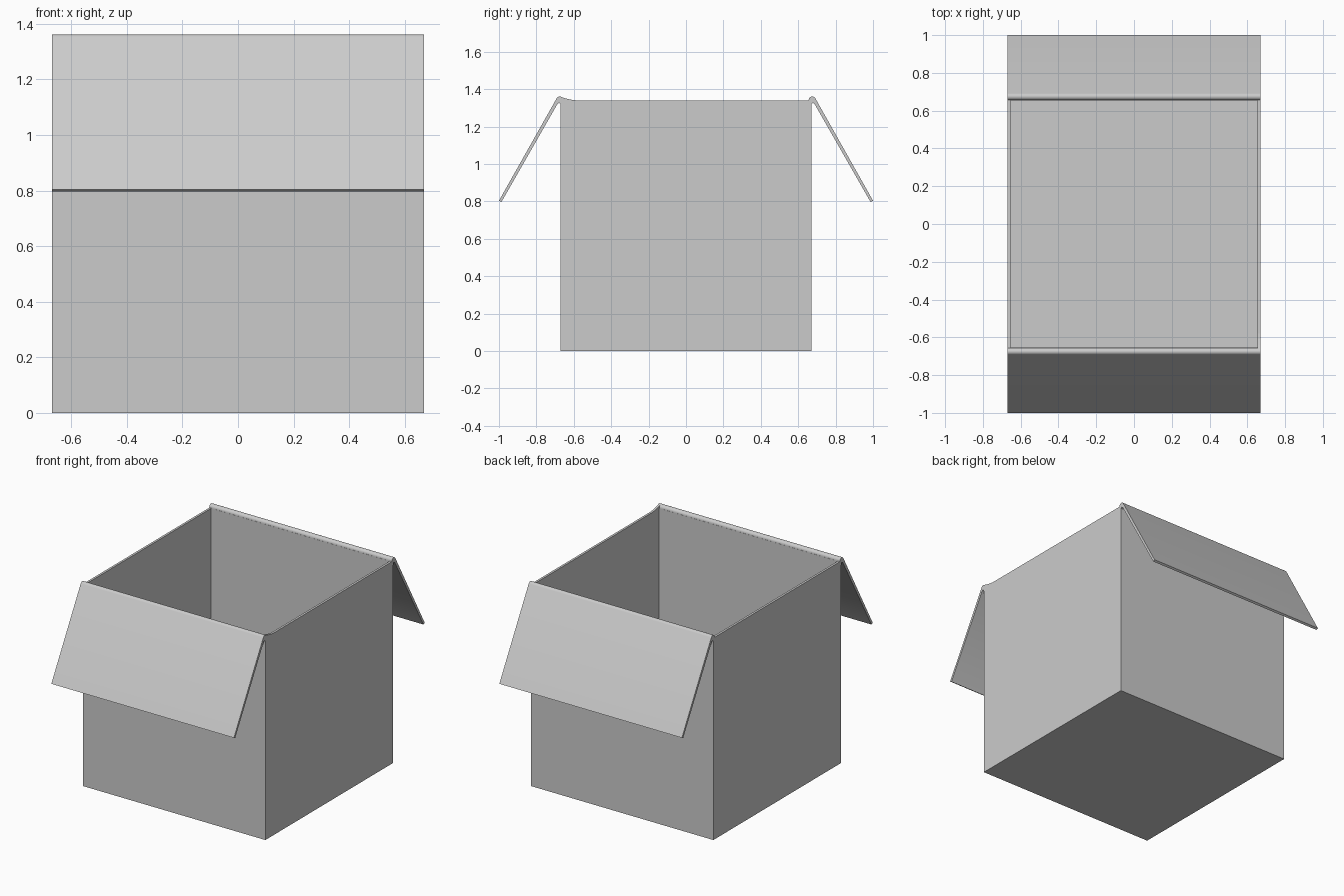
import bpy, bmesh, math
from mathutils import Vector

cube = bpy.data.objects.get("Cube")
if cube:
    bpy.data.objects.remove(cube, do_unlink=True)

HALF, HEIGHT, WALL = 0.67, 1.34, 0.015

card = bpy.data.materials.new("card_grey")
card.use_nodes = True
GREY = (0.6, 0.6, 0.6, 1)
card.diffuse_color = GREY
card.node_tree.nodes["Principled BSDF"].inputs["Base Color"].default_value = GREY


def make_object(name, bm):
    bmesh.ops.recalc_face_normals(bm, faces=bm.faces)
    mesh = bpy.data.meshes.new(name)
    bm.to_mesh(mesh)
    bm.free()
    mesh.materials.append(card)
    obj = bpy.data.objects.new(name, mesh)
    bpy.context.collection.objects.link(obj)
    return obj


def extrude_profile(name, outline, x0, x1):
    """Extrude a closed (y, z) outline along x."""
    bm = bmesh.new()
    face = bm.faces.new([bm.verts.new((x0, y, z)) for y, z in outline])
    new = bmesh.ops.extrude_face_region(bm, geom=[face])["geom"]
    moved = [v for v in new if isinstance(v, bmesh.types.BMVert)]
    bmesh.ops.translate(bm, verts=moved, vec=(x1 - x0, 0, 0))
    return make_object(name, bm)


# Open box: a cube without its lid, thickened inwards
bm = bmesh.new()
bmesh.ops.create_cube(bm, size=1)
bmesh.ops.scale(bm, verts=bm.verts, vec=(2 * HALF, 2 * HALF, HEIGHT))
bmesh.ops.translate(bm, verts=bm.verts, vec=(0, 0, HEIGHT / 2))
lid = [f for f in bm.faces if f.calc_center_median().z > HEIGHT - 0.01]
bmesh.ops.delete(bm, geom=lid, context='FACES_ONLY')
box = make_object("box_body", bm)
shell = box.modifiers.new("wall_thickness", 'SOLIDIFY')
shell.thickness = WALL
shell.offset = -1
shell.use_even_offset = True


# Flap cross-section: rolled fold over the rim, then a straight slanted panel
def flap_outline(side):
    centre, radius = Vector((0.675, 1.342)), 0.019
    slope = Vector((0.30, -0.535)).normalized()
    normal = Vector((-slope.y, slope.x))
    outer_end = Vector((1.0, 0.804))
    inner_end = outer_end - normal * WALL
    start = math.atan2(normal.y, normal.x)
    steps = 10
    fold = []
    for i in range(steps + 1):
        a = start + (math.pi - start) * i / steps
        fold.append(centre + radius * Vector((math.cos(a), math.sin(a))))
    foot = [Vector((HALF - WALL, 1.32)), Vector((HALF, 1.31)),
            Vector((HALF + 0.002, 1.322)), Vector((0.678, 1.328)),
            Vector((0.687, 1.322))]
    points = [inner_end, outer_end] + fold + foot
    return [(side * p.x, p.y) for p in points]


for side, name in ((-1, "front_flap"), (1, "back_flap")):
    flap = extrude_profile(name, flap_outline(side), -HALF, HALF)
    bpy.ops.object.select_all(action='DESELECT')
    flap.select_set(True)
    bpy.context.view_layer.objects.active = flap
    bpy.ops.object.shade_smooth_by_angle(angle=math.radians(35))

# Small raised corner where the left wall meets the front fold
extrude_profile("rim_corner",
                [(-0.67, 1.33), (-0.67, 1.359), (-0.64, 1.35),
                 (-0.61, 1.343), (-0.58, 1.34), (-0.58, 1.33)],
                HALF - WALL, HALF)
